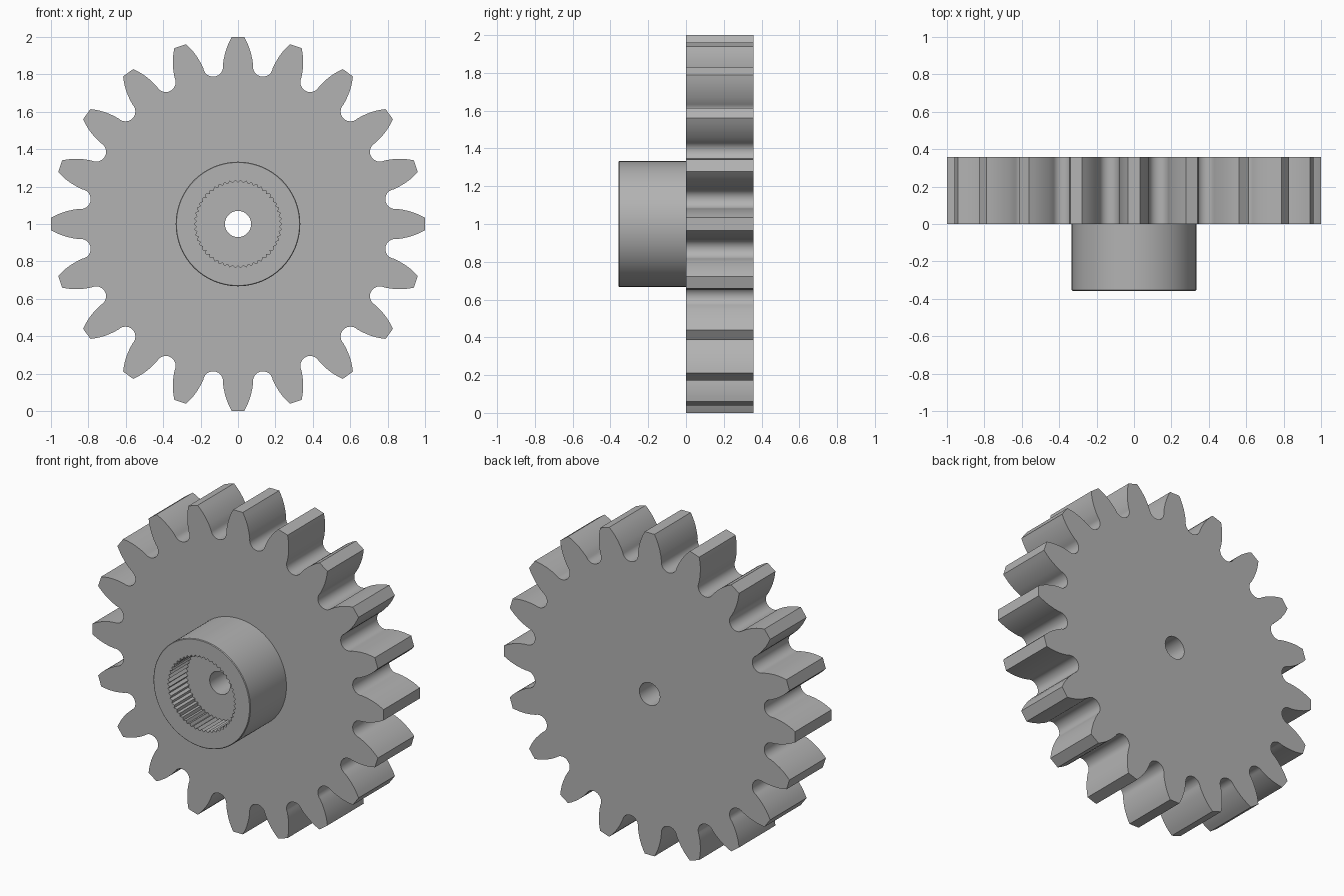
import bpy
import bmesh
from math import sin, cos, pi, radians, atan2, hypot

if "Cube" in bpy.data.objects:
    bpy.data.objects.remove(bpy.data.objects["Cube"], do_unlink=True)

TEETH = 20
SPLINES = 50
HALF = 0.357          # half of the total depth
BORE_R = 0.07
HUB_R = 0.333
POCKET_FLOOR = -0.178

grey = bpy.data.materials.new("plain grey")
grey.use_nodes = True
colour = (0.45, 0.45, 0.45, 1)
grey.diffuse_color = colour
grey.node_tree.nodes["Principled BSDF"].inputs["Base Color"].default_value = colour


def polar(radius, angle):
    return radius * sin(angle), radius * cos(angle)


def circle(radius, count=96):
    return [polar(radius, 2 * pi * i / count) for i in range(count)]


def gear_outline():
    """Curved tooth flanks joined by round root fillets."""
    flank = [(1.0, 1.9), (0.975, 2.75), (0.95, 3.5), (0.92, 4.25), (0.885, 4.95)]
    root_r, root_centre = 0.053, 0.851
    half_pitch = pi / TEETH
    right = [(r, radians(a)) for r, a in flank]
    # half of the root arc, ending at the middle of the gap
    for i in range(9):
        t = pi / 2 * i / 8
        side, up = -root_r * cos(t), root_centre - root_r * sin(t)
        right.append((hypot(side, up), half_pitch + atan2(side, up)))
    left = [(r, -a) for r, a in reversed(right[:-1])]
    return [polar(r, a + 2 * half_pitch * k)
            for k in range(TEETH) for r, a in left + right]


def spline_outline():
    return [polar(0.234 if i % 2 else 0.22, pi * i / SPLINES)
            for i in range(2 * SPLINES)]


def ring(bm, outline, y):
    return [bm.verts.new((x, y, z + 1)) for x, z in outline]


def wall(bm, a, b):
    for i in range(len(a)):
        j = (i + 1) % len(a)
        bm.faces.new((a[i], a[j], b[j], b[i]))


def cap(bm, outer, inner):
    """Flat face between two closed rings."""
    edges = []
    for loop in (outer, inner):
        for i, v in enumerate(loop):
            w = loop[(i + 1) % len(loop)]
            edges.append(bm.edges.get((v, w)) or bm.edges.new((v, w)))
    bmesh.ops.triangle_fill(bm, use_beauty=True, edges=edges, normal=(0, 1, 0))


def finish(bm, name):
    bmesh.ops.recalc_face_normals(bm, faces=bm.faces)
    mesh = bpy.data.meshes.new(name)
    bm.to_mesh(mesh)
    bm.free()
    mesh.materials.append(grey)
    obj = bpy.data.objects.new(name, mesh)
    bpy.context.collection.objects.link(obj)
    bpy.ops.object.select_all(action="DESELECT")
    obj.select_set(True)
    bpy.context.view_layer.objects.active = obj
    bpy.ops.object.shade_smooth_by_angle(angle=radians(25))


# Toothed wheel with a through bore
bm = bmesh.new()
front, back = (ring(bm, gear_outline(), y) for y in (0, HALF))
bore_front, bore_back = (ring(bm, circle(BORE_R), y) for y in (0, HALF))
wall(bm, front, back)
wall(bm, bore_front, bore_back)
cap(bm, front, bore_front)
cap(bm, back, bore_back)
finish(bm, "gear_wheel")

# Hub with a fine chamfer, a splined pocket and the same bore
bm = bmesh.new()
base = ring(bm, circle(HUB_R), 0)
shoulder = ring(bm, circle(HUB_R), -HALF + 0.004)
rim = ring(bm, circle(HUB_R - 0.004), -HALF)
mouth = ring(bm, spline_outline(), -HALF)
floor = ring(bm, spline_outline(), POCKET_FLOOR)
bore_top = ring(bm, circle(BORE_R), POCKET_FLOOR)
bore_base = ring(bm, circle(BORE_R), 0)
for a, b in ((base, shoulder), (shoulder, rim), (mouth, floor), (bore_top, bore_base)):
    wall(bm, a, b)
for a, b in ((rim, mouth), (floor, bore_top), (base, bore_base)):
    cap(bm, a, b)
finish(bm, "hub")
